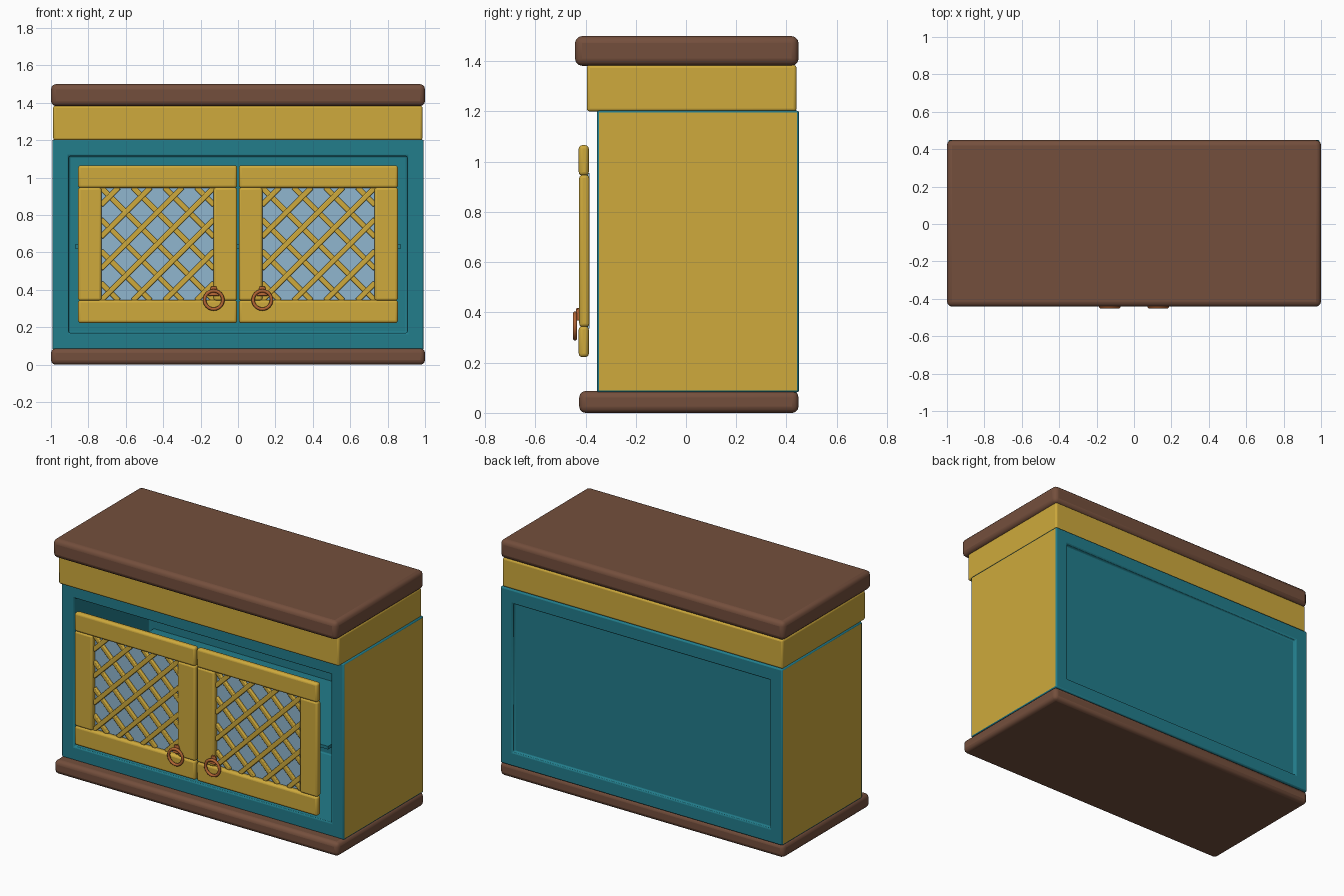
import bpy, bmesh, math
from mathutils import Matrix

if "Cube" in bpy.data.objects:
    bpy.data.objects.remove(bpy.data.objects["Cube"])


def material(name, rgb):
    m = bpy.data.materials.new(name)
    m.diffuse_color = (*rgb, 1)
    m.use_nodes = True
    m.node_tree.nodes["Principled BSDF"].inputs["Base Color"].default_value = m.diffuse_color
    return m


WOOD = material("brown wood", (0.175, 0.078, 0.046))
YELLOW = material("mustard yellow", (0.62, 0.40, 0.045))
TEAL = material("teal paint", (0.016, 0.205, 0.26))
GLASS = material("pale blue glass", (0.28, 0.47, 0.62))
COPPER = material("copper", (0.45, 0.13, 0.035))


def finish(name, bm, mats, bevel=0.0, segments=3):
    me = bpy.data.meshes.new(name)
    bm.to_mesh(me)
    bm.free()
    ob = bpy.data.objects.new(name, me)
    bpy.context.collection.objects.link(ob)
    for m in mats:
        me.materials.append(m)
    if bevel:
        b = ob.modifiers.new("Bevel", 'BEVEL')
        b.width, b.segments, b.material = bevel, segments, 0
    bpy.ops.object.select_all(action='DESELECT')
    ob.select_set(True)
    bpy.context.view_layer.objects.active = ob
    bpy.ops.object.shade_smooth_by_angle(angle=math.radians(35))
    return ob


def add_box(bm, x, y, z, rot=Matrix()):
    # box from ranges; optional rotation about its own centre
    c = [(a + b) / 2 for a, b in (x, y, z)]
    s = [abs(b - a) for a, b in (x, y, z)]
    mat = Matrix.Translation(c) @ rot @ Matrix.Diagonal((*s, 1))
    return bmesh.ops.create_cube(bm, size=1, matrix=mat)


def box(name, x, y, z, mat, bevel=0.0, segments=3):
    bm = bmesh.new()
    add_box(bm, x, y, z)
    return finish(name, bm, [mat], bevel, segments)


# top, upper band and base
box("table_top", (-1, 1), (-0.442, 0.448), (1.382, 1.5), WOOD, 0.028)
box("upper_band", (-0.988, 0.986), (-0.395, 0.44), (1.2, 1.385), YELLOW, 0.012)
box("base", (-1, 1), (-0.425, 0.448), (0, 0.087), WOOD, 0.025)

# hollow carcass: open front, shallow sunken panel at the back
bm = bmesh.new()
add_box(bm, (-0.993, 0.993), (-0.355, 0.45), (0.082, 1.203))
bm.normal_update()
for direction, depth in ((-1, 0.755), (1, 0.018)):
    face = next(f for f in bm.faces
                if f.normal.y * direction > 0.9 and f.calc_area() > 1.5)
    bmesh.ops.inset_region(bm, faces=[face], thickness=0.125)
    inner = bmesh.ops.extrude_discrete_faces(bm, faces=[face])["faces"][0]
    bmesh.ops.translate(bm, verts=inner.verts, vec=(0, -direction * depth, 0))
    bm.normal_update()
for f in bm.faces:
    outer_side = abs(f.normal.x) > 0.9 and abs(f.calc_center_median().x) > 0.95
    f.material_index = 1 if outer_side else 0
finish("carcass", bm, [TEAL, YELLOW], 0.008, 2)
box("shelf", (-0.872, 0.872), (-0.34, 0.402), (0.622, 0.642), TEAL)

# the two lattice doors
H = 0.3          # half size of the square window
STEP = 0.17      # lattice spacing
CZ = 0.645
for s, side in ((-1, "left"), (1, "right")):
    cx = s * 0.43
    for part, z in (("top_rail", (0.945, 1.066)), ("bottom_rail", (0.222, 0.345))):
        box(f"{side}_door_{part}", (cx - 0.425, cx + 0.425), (-0.427, -0.387), z,
            YELLOW, 0.014)
    for part, x in (("outer_stile", (s * 0.73, s * 0.855)),
                    ("inner_stile", (s * 0.005, s * 0.13))):
        box(f"{side}_door_{part}", (min(x), max(x)), (-0.425, -0.385),
            (0.343, 0.947), YELLOW, 0.012)
    box(f"{side}_door_glass", (cx - H - 0.01, cx + H + 0.01), (-0.393, -0.384),
        (CZ - H - 0.01, CZ + H + 0.01), GLASS)

    # diagonal bars clipped to the window, both directions
    bm = bmesh.new()
    for d in (-1, 1):
        for i in range(-3, 4):
            c = i * STEP
            a, b = max(-H, c - H), min(H, c + H)
            mx = (a + b) / 2
            px, pz = cx + d * mx, CZ + mx - c
            half = (b - a) / math.sqrt(2) + 0.004
            y0 = -0.412 if d > 0 else -0.409
            add_box(bm, (px - half, px + half), (y0, -0.39), (pz - 0.014, pz + 0.014),
                    Matrix.Rotation(-d * math.pi / 4, 4, 'Y'))
    finish(f"{side}_door_lattice", bm, [YELLOW], 0.005, 2)

    # ring pull: ring swept from a circle curve, with its tapered mount
    hx = s * 0.13
    bpy.ops.mesh.primitive_torus_add(
        major_radius=0.049, minor_radius=0.009, major_segments=32, minor_segments=10,
        location=(hx, -0.442, 0.346), rotation=(math.pi / 2, 0, 0))
    ring = bpy.context.object
    ring.name = f"{side}_pull_ring"
    ring.data.materials.append(COPPER)
    bpy.ops.object.shade_smooth()

    bm = bmesh.new()
    bmesh.ops.create_cone(bm, cap_ends=True, segments=20, radius1=0.03, radius2=0.014,
                          depth=0.05, matrix=Matrix.Translation((hx, -0.43, 0.393))
                          @ Matrix.Diagonal((1, 0.45, 1, 1)))
    finish(f"{side}_pull_mount", bm, [COPPER], 0.004, 2)
